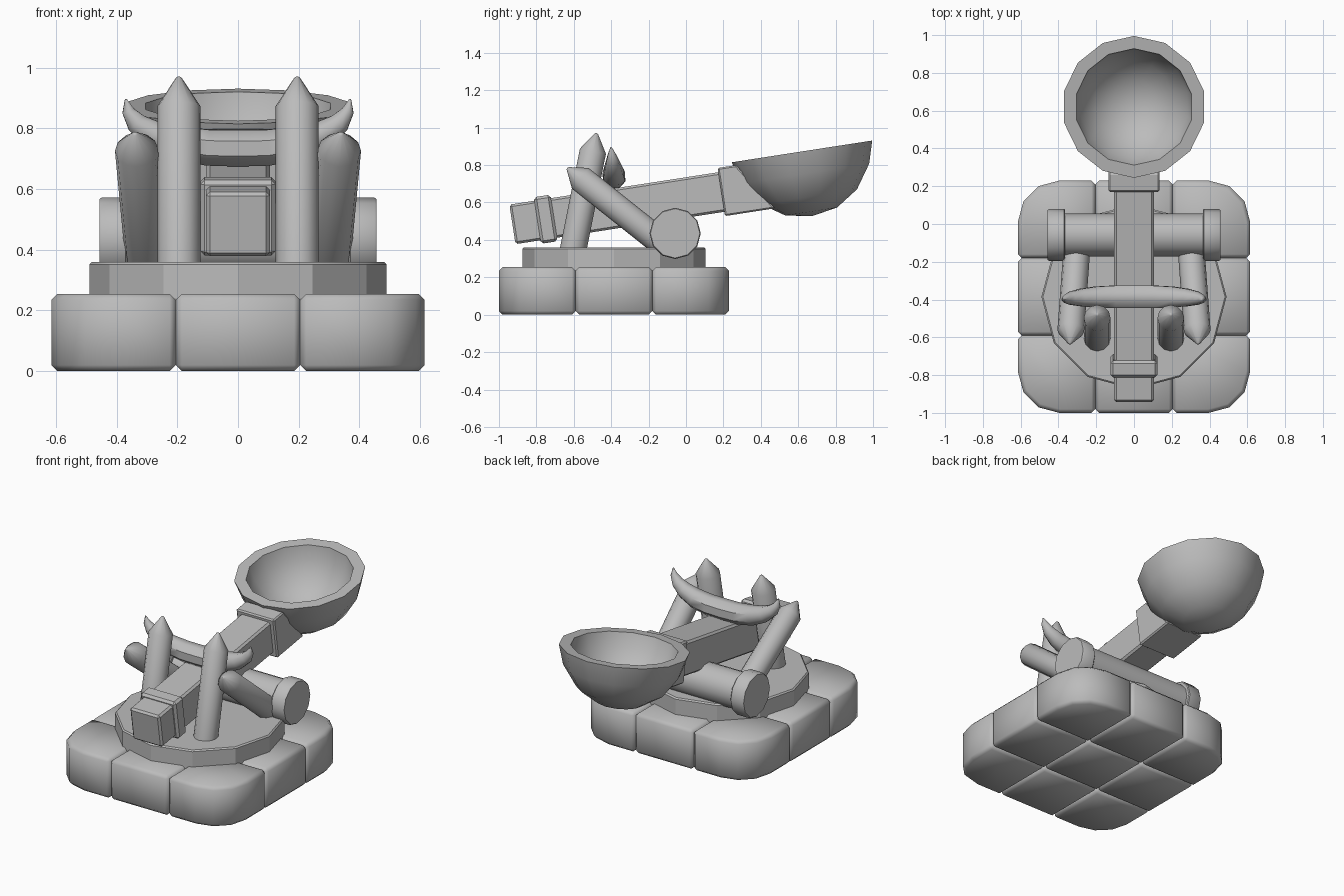
import bpy, bmesh, math
from mathutils import Vector, Matrix

if "Cube" in bpy.data.objects:
    bpy.data.objects.remove(bpy.data.objects["Cube"])

GREY = (0.5, 0.5, 0.5, 1)
grey = bpy.data.materials.new("plain_grey")
grey.use_nodes = True
grey.diffuse_color = GREY
grey.node_tree.nodes["Principled BSDF"].inputs["Base Color"].default_value = GREY


def finish(bm, name, angle=40, matrix=None):
    """Turn a bmesh into a shaded object."""
    if matrix:
        bm.transform(matrix)
    bmesh.ops.recalc_face_normals(bm, faces=bm.faces)
    mesh = bpy.data.meshes.new(name)
    bm.to_mesh(mesh)
    bm.free()
    mesh.materials.append(grey)
    obj = bpy.data.objects.new(name, mesh)
    bpy.context.collection.objects.link(obj)
    smooth(obj, angle)
    return obj


def smooth(obj, angle):
    bpy.ops.object.select_all(action="DESELECT")
    obj.select_set(True)
    bpy.context.view_layer.objects.active = obj
    bpy.ops.object.shade_smooth_by_angle(angle=math.radians(angle))


def lathe(name, profile, sides, origin, axis, phase=0.0, angle=40):
    """Spin (radius, height) pairs around an axis; radius 0 closes to a point."""
    bm = bmesh.new()
    rings = []
    for r, h in profile:
        if r == 0:
            rings.append([bm.verts.new((0, 0, h))] * sides)
        else:
            turns = [phase + math.tau * i / sides for i in range(sides)]
            rings.append([bm.verts.new((r * math.cos(a), r * math.sin(a), h)) for a in turns])
    for low, high in zip(rings, rings[1:]):
        for i in range(sides):
            j = (i + 1) % sides
            bm.faces.new(dict.fromkeys((low[i], low[j], high[j], high[i])))
    for ring in (rings[0], rings[-1]):
        if ring[0] is not ring[1]:
            bm.faces.new(ring)
    z = Vector(axis).normalized()
    ref = Vector((0, 1, 0)) if abs(z.x) > 0.9 else Vector((1, 0, 0))
    y = z.cross(ref).normalized()
    frame = Matrix((y.cross(z), y, z)).transposed().to_4x4()
    return finish(bm, name, angle, Matrix.Translation(origin) @ frame)


def box(name, low, high, bevel, matrix=None, corner=None, angle=40, shape=None):
    """Box between two corners, with an optional large rounded upright corner."""
    bm = bmesh.new()
    bmesh.ops.create_cube(bm, size=1)
    low, high = Vector(low), Vector(high)
    for v in bm.verts:
        v.co = Vector([a + (b - a) * (c + 0.5) for a, b, c in zip(low, high, v.co)])
        if shape:
            shape(v.co)
    if corner:
        edges = [e for e in bm.edges
                 if all((v.co.x - (low.x + high.x) / 2) * corner[0] > 0
                        and (v.co.y - (low.y + high.y) / 2) * corner[1] > 0 for v in e.verts)]
        bmesh.ops.bevel(bm, geom=edges, offset=0.22, segments=3, profile=0.5, affect="EDGES")
    sharp = [e for e in bm.edges if e.calc_face_angle(0) > 0.7]
    bmesh.ops.bevel(bm, geom=sharp, offset=bevel, segments=1, affect="EDGES")
    return finish(bm, name, angle, matrix)


# Base: a grid of nine stone blocks, the outer corners rounded
MID, CELL = -0.385, 0.41
for i in (-1, 0, 1):
    for j in (-1, 0, 1):
        x, y = i * CELL, MID + j * CELL
        box(f"base_block_{i + 2}_{j + 2}", (x - CELL / 2, y - CELL / 2, 0),
            (x + CELL / 2, y + CELL / 2, 0.255), 0.02,
            corner=(i, j) if i and j else None, angle=60)

# Turntable disc
lathe("turntable", [(0.485, 0.23), (0.49, 0.24), (0.49, 0.352), (0.482, 0.36)], 12,
      (0, MID, 0), (0, 0, 1), angle=25)

# Throwing arm, built along local y and then tilted
TILT = math.radians(8.8)
arm = Matrix.Translation((0, -0.928, 0.483)) @ Matrix.Rotation(TILT, 4, "X")
box("arm_beam", (-0.105, 0, -0.107), (0.105, 1.2, 0.107), 0.012, arm, angle=25)
box("front_collar", (-0.124, 0.135, -0.126), (0.124, 0.225, 0.126), 0.014, arm, angle=25)


def slant(co):
    # The socket reaches further under the bowl than over it
    if co.y > 1.2 and co.z > 0:
        co.y -= 0.17


box("bowl_socket", (-0.134, 1.13, -0.13), (0.134, 1.4, 0.13), 0.008, arm, angle=25, shape=slant)

# Bowl with a thick flat rim
up = (0, -math.sin(TILT), math.cos(TILT))
lathe("bowl", [(0, -0.35), (0.14, -0.325), (0.26, -0.245), (0.345, -0.12), (0.38, 0),
               (0.312, 0), (0.29, -0.09), (0.21, -0.2), (0.11, -0.26), (0, -0.28)],
      14, (0, 0.62, 0.873), up, phase=math.pi / 2, angle=50)

# Axle with a wider hub at each end
lathe("axle", [(0.113, -0.4), (0.113, 0.4)], 14, (0, -0.058, 0.435), (1, 0, 0))
for side, word in ((1, "left"), (-1, "right")):
    lathe(f"{word}_hub", [(0.132, 0.365), (0.137, 0.37), (0.137, 0.45), (0.132, 0.457)], 12,
          (0, -0.058, 0.435), (side, 0, 0))


def stake(name, foot, tip, radius, point):
    """Pole sharpened at the top."""
    foot, tip = Vector(foot), Vector(tip)
    length = (tip - foot).length
    lathe(name, [(radius, 0), (radius, length - point), (radius * 0.12, length - 0.004),
                 (0, length)], 12, foot, tip - foot)


# Upright stakes and the braces leaning forward from the axle
for side, word in ((1, "left"), (-1, "right")):
    stake(f"{word}_stake", (side * 0.195, -0.605, 0.34), (side * 0.195, -0.478, 0.972), 0.071, 0.1)
    stake(f"{word}_brace", (side * 0.3, -0.1, 0.36), (side * 0.34, -0.636, 0.785), 0.071, 0.09)

# Crossbar: a tapered horn curling up at both ends
half = [(0.1, 0.737, 0.064), (0.2, 0.752, 0.06), (0.28, 0.78, 0.05),
        (0.335, 0.818, 0.037), (0.362, 0.858, 0.022), (0.37, 0.897, 0.003)]
points = [(-x, z, r) for x, z, r in reversed(half)] + [(0, 0.735, 0.065)] + half
curve = bpy.data.curves.new("crossbar", "CURVE")
curve.dimensions = "3D"
curve.bevel_depth = 1
curve.bevel_resolution = 2
curve.use_fill_caps = True
spline = curve.splines.new("POLY")
spline.points.add(len(points) - 1)
for p, (x, z, r) in zip(spline.points, points):
    p.co = (x, -0.385 - 0.1 * (z - 0.735), z, 1)
    p.radius = r
curve.materials.append(grey)
crossbar = bpy.data.objects.new("crossbar", curve)
bpy.context.collection.objects.link(crossbar)
bpy.ops.object.select_all(action="DESELECT")
crossbar.select_set(True)
bpy.context.view_layer.objects.active = crossbar
bpy.ops.object.convert(target="MESH")
smooth(bpy.context.view_layer.objects.active, 45)
